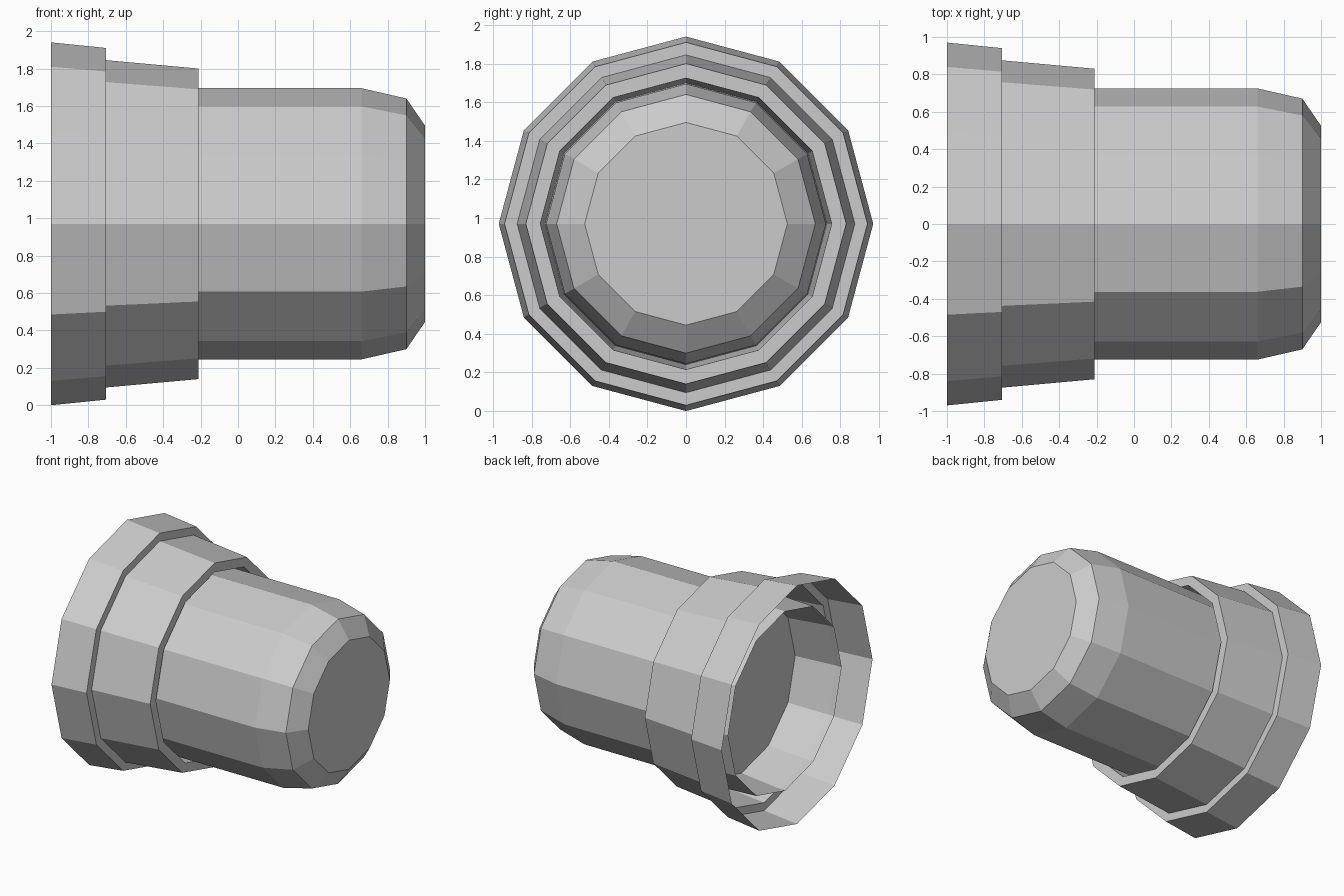
import bpy, bmesh, math

if "Cube" in bpy.data.objects:
    bpy.data.objects.remove(bpy.data.objects["Cube"])

SIDES = 12
AXIS_Z = 0.97


def revolve(name, profile, cap_start=False, cap_end=False):
    """Spin (x, radius) points round the horizontal x axis with flat sides."""
    bm = bmesh.new()
    rings = []
    for x, r in profile:
        ring = []
        for i in range(SIDES):
            a = 2 * math.pi * i / SIDES
            ring.append(bm.verts.new((x, r * math.sin(a), AXIS_Z + r * math.cos(a))))
        rings.append(ring)
    for a, b in zip(rings, rings[1:]):
        for i in range(SIDES):
            j = (i + 1) % SIDES
            # order gives outward normals for profiles running towards +x
            bm.faces.new((a[i], b[i], b[j], a[j]))
    if cap_start:
        bm.faces.new(rings[0])
    if cap_end:
        bm.faces.new(rings[-1][::-1])
    if cap_start and cap_end:
        bmesh.ops.recalc_face_normals(bm, faces=bm.faces)
    mesh = bpy.data.meshes.new(name)
    bm.to_mesh(mesh)
    bm.free()
    obj = bpy.data.objects.new(name, mesh)
    bpy.context.collection.objects.link(obj)
    return obj


# Stepped open collar, folding back inside to the mouth of the barrel
revolve("stepped_collar", [(-1.0, 0.97), (-0.705, 0.94), (-0.705, 0.875),
                           (-0.21, 0.83), (-0.21, 0.755), (-0.89, 0.73)])

# Barrel with recessed floor at the back and bevelled closed front
revolve("barrel", [(-0.50, 0.69), (-0.89, 0.73), (-0.88, 0.725), (0.66, 0.725),
                   (0.90, 0.67), (1.0, 0.525)], cap_start=True, cap_end=True)
